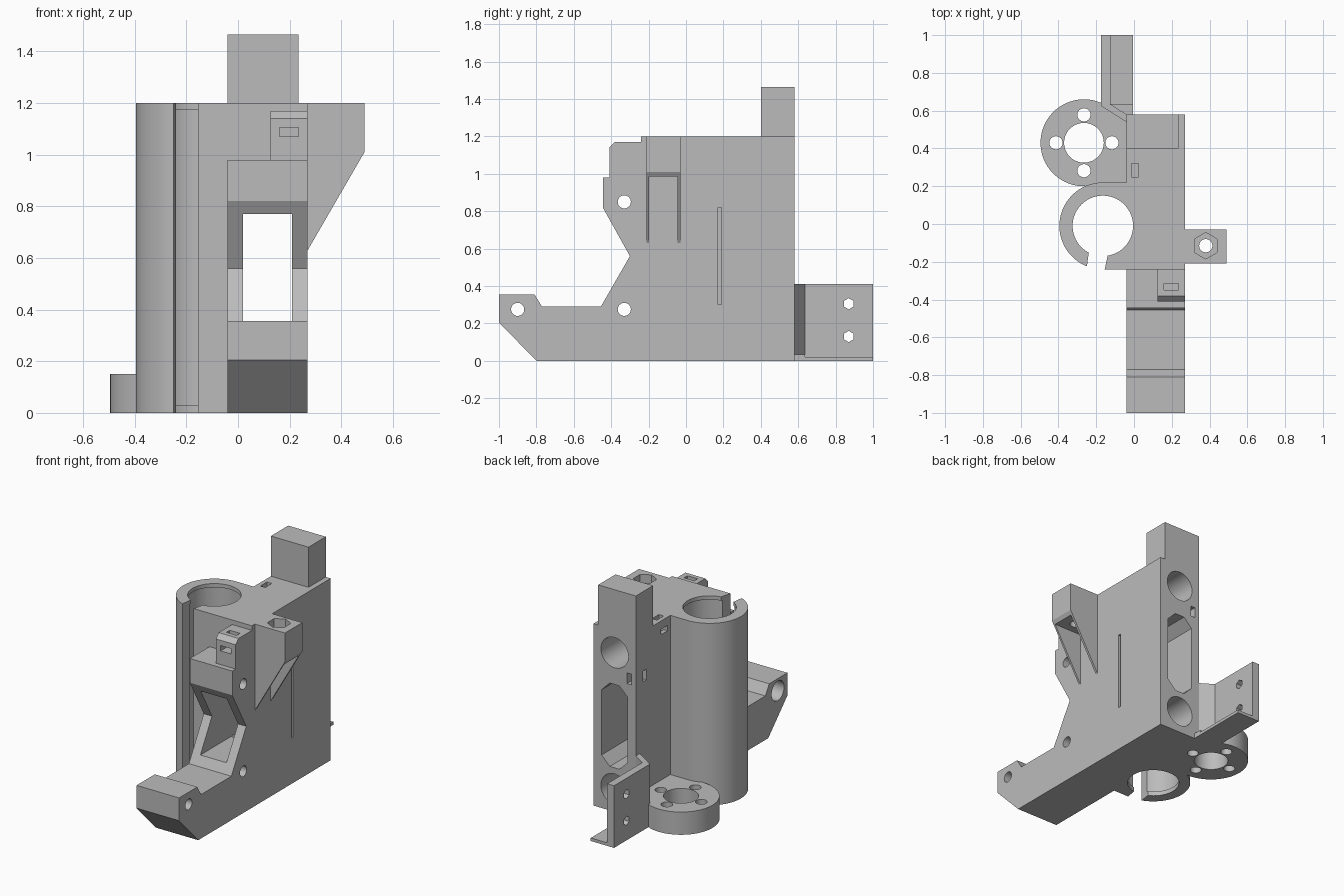
import bpy, bmesh, math

if "Cube" in bpy.data.objects:
    bpy.data.objects.remove(bpy.data.objects["Cube"], do_unlink=True)

grey = bpy.data.materials.new("plain grey")
grey.use_nodes = True
grey.diffuse_color = (0.5, 0.5, 0.5, 1)
grey.node_tree.nodes["Principled BSDF"].inputs["Base Color"].default_value = (0.5, 0.5, 0.5, 1)


def prism(name, pts, axis, lo, hi):
    """Extrude a 2D outline along an axis; outline uses the other two axes in order."""
    def place(p, d):
        return {"x": (d, p[0], p[1]), "y": (p[0], d, p[1]), "z": (p[0], p[1], d)}[axis]
    bm = bmesh.new()
    a = [bm.verts.new(place(p, lo)) for p in pts]
    b = [bm.verts.new(place(p, hi)) for p in pts]
    bm.faces.new(a)
    bm.faces.new(b[::-1])
    for i in range(len(pts)):
        j = (i + 1) % len(pts)
        bm.faces.new((a[i], a[j], b[j], b[i]))
    bmesh.ops.recalc_face_normals(bm, faces=bm.faces)
    mesh = bpy.data.meshes.new(name)
    bm.to_mesh(mesh)
    bm.free()
    mesh.materials.append(grey)
    ob = bpy.data.objects.new(name, mesh)
    bpy.context.scene.collection.objects.link(ob)
    return ob


def circle(cx, cy, r, n=64, turn=0.0):
    return [(cx + r * math.cos(turn + math.tau * i / n),
             cy + r * math.sin(turn + math.tau * i / n)) for i in range(n)]


def rect(x0, y0, x1, y1):
    return [(x0, y0), (x1, y0), (x1, y1), (x0, y1)]


def boolean(target, tool, op):
    """Apply a boolean and discard the helper."""
    bpy.ops.object.select_all(action="DESELECT")
    bpy.context.view_layer.objects.active = target
    target.select_set(True)
    tool.hide_render = True
    mod = target.modifiers.new("bool", "BOOLEAN")
    mod.operation, mod.solver, mod.object = op, "EXACT", tool
    bpy.ops.object.modifier_apply(modifier=mod.name)
    bpy.data.objects.remove(tool, do_unlink=True)


def cut(target, pts, axis, lo, hi):
    boolean(target, prism("cutter", pts, axis, lo, hi), "DIFFERENCE")


def join(target, pts, axis, lo, hi):
    boolean(target, prism("addition", pts, axis, lo, hi), "UNION")


L, R = -0.04, 0.27      # body side faces
H = 1.2                 # body height
BACK = 0.58

# Main body with the forward foot and the notched front
body = prism("main_body", [
    (-0.8, 0), (BACK, 0), (BACK, H), (-0.24, H), (-0.24, 0.98), (-0.445, 0.98),
    (-0.445, 0.82), (-0.3, 0.56), (-0.455, 0.29), (-0.77, 0.29), (-0.81, 0.355),
    (-1, 0.355), (-1, 0.205)], "x", L, R)

# Tower on the back edge
join(body, rect(L, 0.4, 0.235, BACK), "z", 1.1, 1.465)

# Round holder beside the body
TX, TY = -0.165, -0.01
join(body, rect(TX, -0.24, 0.05, 0.22), "z", 0, H)
join(body, circle(TX, TY, 0.23, 96), "z", 0, H)
cut(body, circle(TX, TY, 0.16, 96), "z", -0.1, H + 0.1)
cut(body, circle(TX, TY, 0.17, 96), "z", 0.03, H - 0.025)
cut(body, [(-0.26, -0.3), (-0.168, -0.3), (-0.125, -0.1), (-0.232, -0.1)], "z", -0.1, H + 0.1)

# Window through the body, with a chamfered rear opening
cut(body, rect(0.02, 0.35, 0.21, 0.77), "y", -0.6, 0.7)
c = 0.06
cut(body, [(0.02 + c, 0.29), (0.21 - c, 0.29), (0.21, 0.29 + c), (0.21, 0.84 - c),
           (0.21 - c, 0.84), (0.02 + c, 0.84), (0.02, 0.84 - c), (0.02, 0.29 + c)],
    "y", -0.1, 0.7)

# Round sockets in the back face
for z in (0.15, 1.05):
    cut(body, circle(0.115, z, 0.1), "y", 0.1, 0.7)

# Cross holes, the foremost one counterbored
for y, z in ((-0.9, 0.275), (-0.33, 0.85), (-0.33, 0.275)):
    cut(body, circle(y, z, 0.035, 32), "x", -0.5, 0.5)
cut(body, circle(-0.9, 0.275, 0.065, 32), "x", -0.1, 0.08)

# Thin groove on the flat side
cut(body, rect(0.17, 0.3, 0.19, 0.82), "x", 0.235, 0.4)

# Tie slots on the top, the side and the back corner
cut(body, rect(-0.012, 0.25, 0.023, 0.32), "z", 1.1, 1.3)
cut(body, rect(0.25, 1.11, 0.32, 1.145), "x", -0.1, 0.023)
cut(body, rect(-0.01, 0.87, 0.025, 0.94), "y", 0.47, 0.7)
cut(body, rect(0.47, 0.87, 0.505, 0.94), "x", -0.1, 0.025)

# Small slotted block on the front
block = prism("front_block", [(-0.24, 0.97), (-0.41, 0.97), (-0.41, 1.14), (-0.38, 1.17),
                              (-0.24, 1.17)], "x", 0.125, R)
cut(block, rect(0.16, -0.35, 0.235, -0.315), "z", 1.07, 1.3)
cut(block, rect(0.16, 1.07, 0.235, 1.105), "y", -0.5, -0.315)

# Side gusset with a nut pocket and two thin ribs
gusset = prism("side_gusset", [(R, 0.63), (0.49, 1.01), (0.49, H), (R, H)], "y", -0.21, -0.03)
cut(gusset, rect(0.2, -0.197, 0.6, -0.045), "z", 0.5, 0.985)
cut(gusset, circle(0.38, -0.115, 0.07, 6, math.pi / 6), "z", 1.13, 1.3)
cut(gusset, circle(0.38, -0.115, 0.035, 32), "z", 0.9, 1.3)

# Round mounting flange with a ring of screw holes
FX, FY = -0.265, 0.43
flange = prism("round_flange", circle(FX, FY, 0.23, 96), "z", 0, 0.15)
join(flange, rect(FX, 0.2, L, FY), "z", 0, 0.15)
join(flange, rect(-0.15, FY, L, BACK), "z", 0, 0.15)
cut(flange, circle(FX, FY, 0.105), "z", -0.1, 0.3)
for i in range(4):
    a = i * math.pi / 2
    cut(flange, circle(FX + 0.148 * math.cos(a), FY + 0.148 * math.sin(a), 0.035, 24),
        "z", -0.1, 0.3)

# Rear plate angled off the body corner, with its floor lip
plate = prism("rear_plate", [(-0.175, 1), (-0.175, 0.625), (L, 0.54), (L, BACK),
                             (-0.125, 0.635), (-0.125, 1)], "z", 0, 0.41)
for z in (0.13, 0.305):
    cut(plate, circle(0.87, z, 0.03, 6, math.pi / 6), "x", -0.3, 0)
prism("rear_lip", rect(-0.13, 0.63, -0.005, 1), "z", 0, 0.02)
prism("rear_lip_root", [(-0.125, 0.635), (-0.04, BACK), (-0.005, BACK), (-0.005, 0.635)],
      "z", 0, 0.035)

# Smooth the round walls, keep the edges sharp
for ob in (body, gusset, flange):
    bpy.ops.object.select_all(action="DESELECT")
    ob.select_set(True)
    bpy.context.view_layer.objects.active = ob
    bpy.ops.object.shade_smooth_by_angle(angle=math.radians(25))
